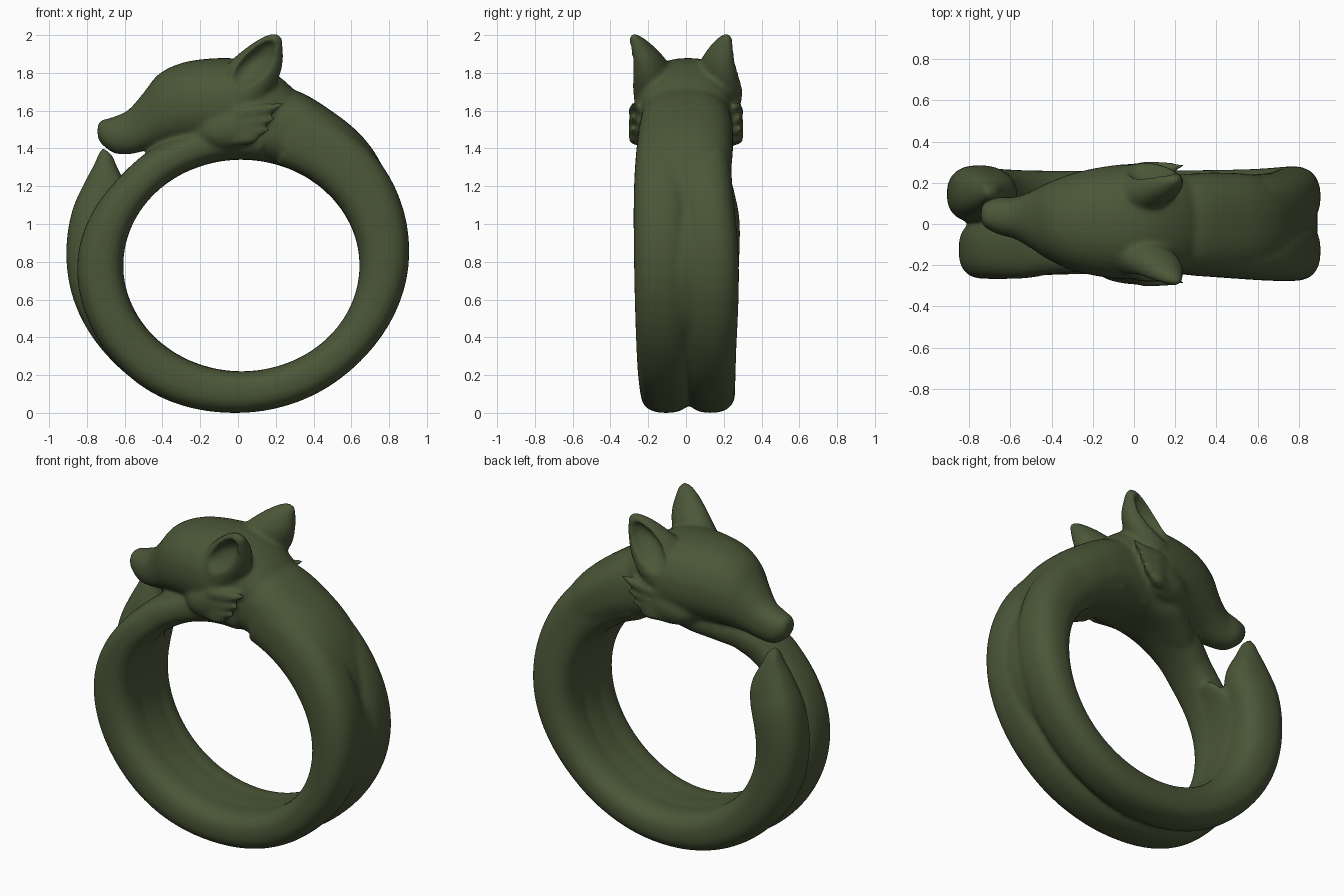
import bpy, bmesh, math
from mathutils import Vector

if "Cube" in bpy.data.objects:
    bpy.data.objects.remove(bpy.data.objects["Cube"])

green = bpy.data.materials.new("dark olive green")
green.diffuse_color = (0.07, 0.094, 0.039, 1)
green.use_nodes = True
green.node_tree.nodes["Principled BSDF"].inputs["Base Color"].default_value = green.diffuse_color
CX, CZ, HA, HB = 0.018, 0.78, 0.625, 0.56      # ring hole centre and half axes


def smooth_keys(keys, n=10):
    """Catmull-Rom interpolation through tuples of numbers."""
    out = []
    for i in range(len(keys) - 1):
        p0, p1, p2, p3 = (keys[max(i - 1, 0)], keys[i], keys[i + 1],
                          keys[min(i + 2, len(keys) - 1)])
        for s in range(n):
            t = s / n
            out.append([0.5 * (2 * b + (c - a) * t + (2 * a - 5 * b + 4 * c - d) * t * t
                               + (3 * b - a - 3 * c + d) * t ** 3)
                        for a, b, c, d in zip(p0, p1, p2, p3)])
    out.append(list(keys[-1]))
    return out


def loft(bm, keys, frame, power=2.0, sides=32):
    """Skin superellipse sections; frame(key) gives centre and two half axes."""
    rings = []
    for k in smooth_keys(keys):
        c, u, v = frame(k)
        ring = []
        for j in range(sides):
            a = 2 * math.pi * j / sides
            ca, sa = math.cos(a), math.sin(a)
            ring.append(bm.verts.new(c + u * math.copysign(abs(ca) ** (2 / power), ca)
                                     + v * math.copysign(abs(sa) ** (2 / power), sa)))
        rings.append(ring)
    faces = [bm.faces.new(rings[0]), bm.faces.new(rings[-1][::-1])]
    for r, q in zip(rings, rings[1:]):
        for j in range(sides):
            m = (j + 1) % sides
            faces.append(bm.faces.new((r[j], q[j], q[m], r[m])))
    bmesh.ops.recalc_face_normals(bm, faces=faces)


def band_frame(k):
    """Key: angle, y, inset from hole, outer radius, half width."""
    ang, y, inset, r_out, w = k
    a = math.radians(ang)
    r_in = HA * HB / math.hypot(HB * math.cos(a), HA * math.sin(a)) + inset
    d = Vector((math.cos(a), 0, math.sin(a)))
    return (Vector((CX, y, CZ)) + d * (r_in + r_out) / 2,
            d * (r_out - r_in) / 2, Vector((0, w, 0)))


def head_frame(k):
    """Key: x, y, z, half width, half height."""
    return Vector(k[:3]), Vector((0, k[3], 0)), Vector((0, 0, k[4]))


def ear_frame(side):
    """Key: x, y, z, half length, half width; the far ear leans inward."""
    def f(k):
        y = k[1] if side < 0 else -k[1] + 0.02 - 0.08 * max(0, k[2] - 1.7) / 0.3
        return Vector((k[0], y, k[2])), Vector((k[3], 0.2 * side * k[3], 0)), Vector((0, k[4], 0))
    return f


def make_object(name, bm):
    me = bpy.data.meshes.new(name)
    bm.to_mesh(me)
    bm.free()
    ob = bpy.data.objects.new(name, me)
    bpy.context.collection.objects.link(ob)
    return ob


bm = bmesh.new()
# front band, all the way round under the head
loft(bm, [(80, -.03, 0, .80, .20), (110, -.05, 0, .76, .18), (129, -.09, 0, .78, .155),
          (145, -.125, 0, .80, .14), (180, -.125, 0, .87, .14), (225, -.115, 0, .835, .135),
          (270, -.105, 0, .78, .135), (315, -.12, 0, .80, .14), (360, -.13, 0, .885, .145),
          (394, -.13, 0, .915, .145), (430, -.12, 0, .90, .13)], band_frame, 2.5)
# back band ending in the tail tip
loft(bm, [(430, .10, 0, .90, .13), (394, .11, 0, .915, .135), (360, .135, 0, .885, .145),
          (315, .13, 0, .80, .135), (270, .13, 0, .78, .13), (225, .13, 0, .835, .13),
          (190, .14, .005, .91, .135), (165, .15, .02, .94, .135), (153, .15, .05, .94, .11),
          (146, .15, .12, .945, .08), (142, .15, .23, .96, .05), (139.5, .15, .30, .965, .02)],
     band_frame, 2.4)
# inner lining that flattens the inside of the ring
loft(bm, [(148, -.06, .012, .66, .10), (165, 0, .006, .70, .15), (195, 0, 0, .74, .16),
          (270, .01, 0, .69, .16), (315, .01, 0, .73, .16), (345, 0, 0, .84, .15),
          (375, 0, 0, .875, .15), (450, 0, 0, .80, .19)], band_frame, 2.8)
# neck and shoulders across the top, thinning out under the chin
loft(bm, [(10, 0, 0, .84, .17), (40, 0, 0, .925, .235), (60, 0, 0, .948, .25),
          (75, 0, 0, .97, .24), (90, 0, 0, .92, .22), (105, 0, 0, .78, .20),
          (118, -.03, 0, .74, .16), (128, -.06, .01, .72, .12)], band_frame, 2.5)
# head from nose to nape
loft(bm, [(-.744, .045, 1.49, .02, .02), (-.728, .045, 1.488, .058, .058),
          (-.66, .04, 1.472, .09, .095), (-.58, .03, 1.487, .102, .118),
          (-.50, .02, 1.54, .138, .155), (-.42, .015, 1.598, .185, .195),
          (-.30, .01, 1.632, .235, .22), (-.15, .01, 1.64, .268, .236),
          (0, .01, 1.635, .28, .24), (.12, 0, 1.635, .255, .205),
          (.25, 0, 1.59, .22, .165), (.40, 0, 1.48, .17, .12)], head_frame, 2.2)
cut = bmesh.new()
for s in (-1, 1):
    # ears, with cutters for their hollows
    loft(bm, [(.00, -.16, 1.64, .13, .11), (.045, -.17, 1.76, .165, .11),
              (.098, -.195, 1.86, .14, .092), (.145, -.235, 1.94, .092, .062),
              (.177, -.262, 1.985, .055, .034), (.19, -.275, 2.006, .022, .012)], ear_frame(s))
    loft(cut, [(.01, -.31, 1.71, .03, .04), (.05, -.295, 1.78, .09, .07),
               (.105, -.285, 1.87, .085, .075), (.15, -.305, 1.94, .052, .06),
               (.172, -.32, 1.972, .02, .03)], ear_frame(s))
    # cheek and swept-back fur tufts
    loft(bm, [(-.24, s * .16, 1.49, .02, .02), (-.15, s * .19, 1.49, .07, .078),
              (-.04, s * .205, 1.51, .085, .115), (.06, s * .21, 1.54, .08, .11),
              (.16, s * .22, 1.59, .03, .05)], head_frame)
    for z0, x1, z1 in ((1.455, .11, 1.455), (1.49, .17, 1.50), (1.535, .20, 1.56), (1.59, .25, 1.64)):
        loft(bm, [(-.08, s * .235, z0 - .02, .02, .02), (.04, s * .262, z0, .04, .038),
                  (.04 + (x1 - .04) * .6, s * .272, z0 + (z1 - z0) * .4, .028, .028),
                  (x1, s * .285, z1, .006, .006)], head_frame, sides=16)

ring = make_object("fox_ring", bm)
cutter = make_object("ear_cutter", cut)
cutter.hide_render = True


def remesh(size):
    m = ring.modifiers.new("merge", 'REMESH')
    m.mode, m.voxel_size = 'VOXEL', size


# merge the parts, hollow the ears, soften the joins
remesh(0.011)
b = ring.modifiers.new("hollow", 'BOOLEAN')
b.operation, b.object, b.solver = 'DIFFERENCE', cutter, 'EXACT'
remesh(0.011)
sm = ring.modifiers.new("soften", 'SMOOTH')
sm.factor, sm.iterations = 0.5, 8
dg = bpy.context.evaluated_depsgraph_get()
final = bpy.data.meshes.new_from_object(ring.evaluated_get(dg))
ring.modifiers.clear()
ring.data = final
bpy.data.objects.remove(cutter)
final.materials.clear()
final.materials.append(green)
for p in final.polygons:
    p.material_index = 0
    p.use_smooth = True
